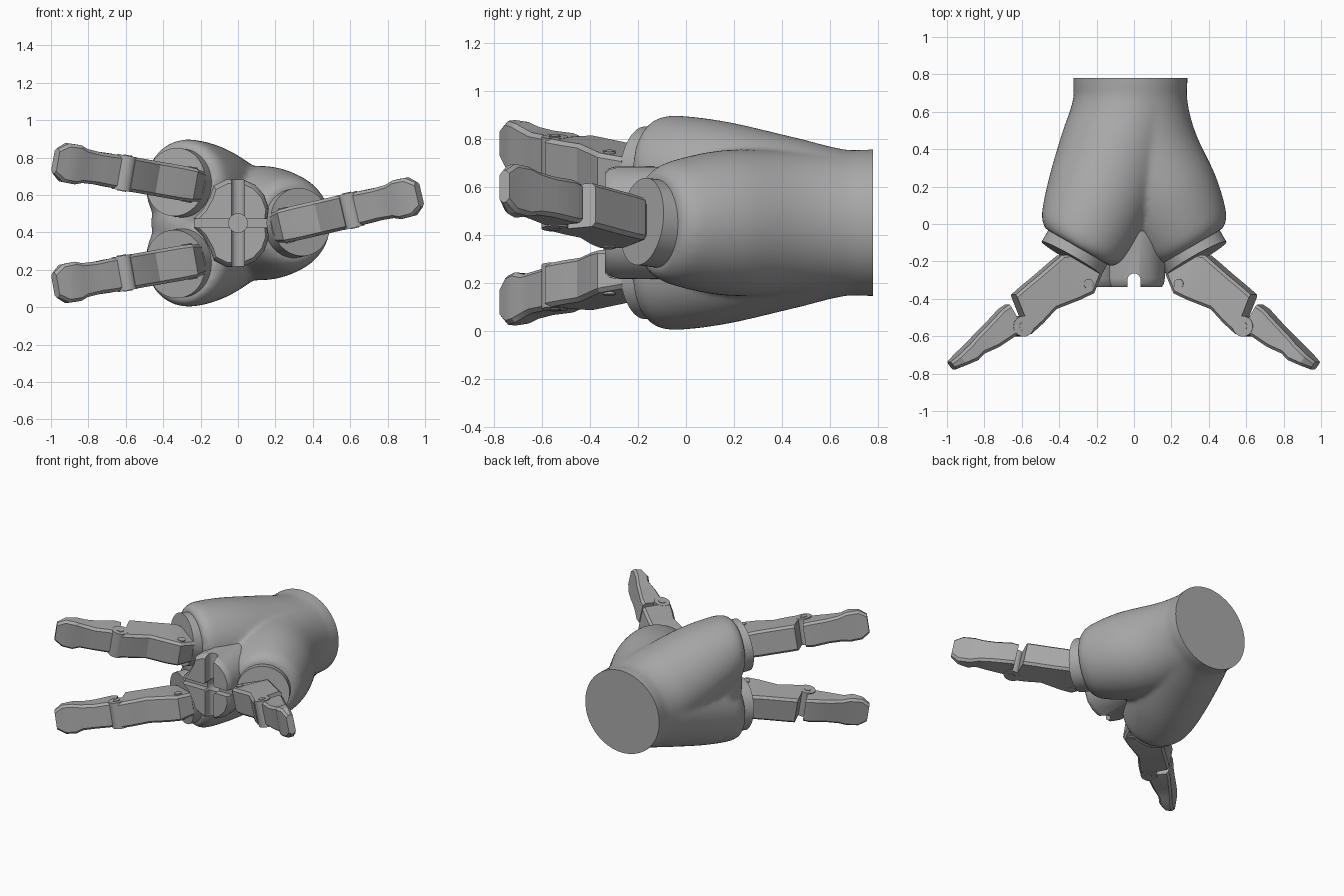
import bpy, bmesh
from math import sin, cos, pi, radians
from mathutils import Vector, Matrix

cube = bpy.data.objects.get("Cube")
if cube:
    bpy.data.objects.remove(cube, do_unlink=True)

grey = bpy.data.materials.new("plain_grey")
grey.use_nodes = True
GREY = (0.4, 0.4, 0.4, 1)
grey.diffuse_color = GREY
grey.node_tree.nodes["Principled BSDF"].inputs["Base Color"].default_value = GREY


def make(name, bm, matrix=Matrix()):
    bm.transform(matrix)
    bmesh.ops.recalc_face_normals(bm, faces=bm.faces)
    mesh = bpy.data.meshes.new(name)
    bm.to_mesh(mesh)
    bm.free()
    mesh.materials.append(grey)
    obj = bpy.data.objects.new(name, mesh)
    bpy.context.collection.objects.link(obj)
    return obj


def activate(obj):
    bpy.ops.object.select_all(action='DESELECT')
    obj.select_set(True)
    bpy.context.view_layer.objects.active = obj


def apply_modifier(obj, kind, **settings):
    mod = obj.modifiers.new(kind, kind)
    for key, value in settings.items():
        setattr(mod, key, value)
    activate(obj)
    bpy.ops.object.modifier_apply(modifier=mod.name)


def smooth(obj, angle=30):
    activate(obj)
    bpy.ops.object.shade_smooth_by_angle(angle=radians(angle))


def loft(bm, rings):
    loops = [[bm.verts.new(p) for p in ring] for ring in rings]
    for a, b in zip(loops, loops[1:]):
        for i in range(len(a)):
            j = (i + 1) % len(a)
            bm.faces.new((a[i], a[j], b[j], b[i]))
    bm.faces.new(loops[0])
    bm.faces.new(loops[-1])


def cylinder(bm, start, end, radius, sides=32):
    start, end = Vector(start), Vector(end)
    axis = end - start
    place = Matrix.Translation((start + end) / 2) @ axis.to_track_quat('Z', 'Y').to_matrix().to_4x4()
    bmesh.ops.create_cone(bm, cap_ends=True, segments=sides, radius1=radius,
                          radius2=radius, depth=axis.length, matrix=place)


def spline(points, steps=6):
    pts = [Vector(p) for p in points]
    out = []
    for i in range(len(pts) - 1):
        a, b = pts[max(i - 1, 0)], pts[i]
        c, d = pts[i + 1], pts[min(i + 2, len(pts) - 1)]
        for k in range(steps):
            t = k / steps
            out.append(0.5 * (2 * b + (c - a) * t + (2 * a - 5 * b + 4 * c - d) * t * t
                              + (3 * b - a - 3 * c + d) * t ** 3))
    return out + [pts[-1]]


# Body: three tubes from one wrist circle to three sockets, fused and softened
# Each section is x, y, z, radius, tilt in degrees
THUMB = [(-0.02, 0.95, 0.45, 0.302, 0), (-0.02, 0.69, 0.45, 0.302, 0),
         (0.03, 0.45, 0.45, 0.302, 7), (0.15, 0.16, 0.45, 0.303, 18),
         (0.268, -0.06, 0.45, 0.255, 28), (0.302, -0.125, 0.45, 0.203, 30)]
UPPER = [(-0.02, 0.95, 0.45, 0.302, 0), (-0.02, 0.69, 0.45, 0.302, 0),
         (-0.085, 0.45, 0.505, 0.302, 7), (-0.18, 0.16, 0.585, 0.288, 18),
         (-0.27, -0.06, 0.645, 0.252, 28), (-0.302, -0.125, 0.665, 0.203, 30)]
LOWER = [(x, y, 0.9 - z, r, t) for x, y, z, r, t in UPPER]
bm = bmesh.new()
for side, path in ((1, THUMB), (-1, UPPER), (-1, LOWER)):
    rings = []
    for x, y, z, r, tilt in spline(path):
        out = Vector((side * cos(radians(tilt)), sin(radians(tilt)), 0))
        rings.append([Vector((x, y, z)) + r * (cos(a) * out + sin(a) * Vector((0, 0, 1)))
                      for a in (2 * pi * i / 64 for i in range(64))])
    loft(bm, rings)
# Web between the two paired lobes
bmesh.ops.create_uvsphere(bm, u_segments=32, v_segments=16, radius=0.2,
                          matrix=Matrix.Translation((-0.265, 0.06, 0.45)))
body = make("gripper_body", bm)
apply_modifier(body, 'REMESH', mode='VOXEL', voxel_size=0.014)
apply_modifier(body, 'SMOOTH', factor=0.5, iterations=14)
bm = bmesh.new()
bm.from_mesh(body.data)
cut = bmesh.ops.bisect_plane(bm, geom=bm.verts[:] + bm.edges[:] + bm.faces[:],
                             plane_co=(0, 0.78, 0), plane_no=(0, 1, 0), clear_outer=True)
rim = [e for e in cut['geom_cut'] if isinstance(e, bmesh.types.BMEdge)]
bmesh.ops.holes_fill(bm, edges=rim, sides=0)
bm.to_mesh(body.data)
bm.free()
body.data.materials.clear()
body.data.materials.append(grey)
smooth(body, 40)

# Palm pad: upper half outline mirrored, with crossed grooves and a centre hole
half = [(0.155, 0.0), (0.165, 0.08), (0.14, 0.15), (0.09, 0.205), (0.03, 0.232),
        (-0.06, 0.235), (-0.13, 0.2), (-0.15, 0.14), (-0.19, 0.07), (-0.235, 0.025)]
outline = half + [(x, -z) for x, z in reversed(half[1:])]
bm = bmesh.new()
loft(bm, [[(x * k, y, 0.45 + z * k) for x, z in outline]
          for y, k in ((-0.02, 1), (-0.29, 1), (-0.32, 0.97), (-0.338, 0.9))])
palm = make("palm_pad", bm)
bm = bmesh.new()
cylinder(bm, (0, -0.3, 0.1), (0, -0.3, 0.8), 0.036, 24)
bmesh.ops.create_cube(bm, size=1, matrix=Matrix.Translation((0, -0.35, 0.45))
                      @ Matrix.Diagonal((0.072, 0.1, 0.72, 1)))
vertical = make("vertical_groove_cutter", bm)
bm = bmesh.new()
bmesh.ops.create_cube(bm, size=1, matrix=Matrix.Translation((0, -0.34, 0.45))
                      @ Matrix.Diagonal((0.7, 0.1, 0.045, 1)))
across = make("cross_groove_cutter", bm)
bm = bmesh.new()
cylinder(bm, (0, -0.4, 0.45), (0, -0.2, 0.45), 0.05)
hole = make("centre_hole_cutter", bm)
apply_modifier(vertical, 'REMESH', mode='VOXEL', voxel_size=0.008)
for cutter in (vertical, across, hole):
    cutter.hide_render = True
    apply_modifier(palm, 'BOOLEAN', operation='DIFFERENCE', solver='EXACT', object=cutter)
    bpy.data.objects.remove(cutter, do_unlink=True)
smooth(palm, 35)


def chamfered_section(station, chamfer=0.016):
    """Cross-section from a back edge point, a pad edge point and a half width."""
    bx, by, px, py, w = station
    back, pad = Vector((bx, by, 0)), Vector((px, py, 0))
    step = (pad - back).normalized() * chamfer
    inner = Vector((0, 0, w - chamfer))
    outer = Vector((0, 0, w))
    return [back + inner, back + step + outer, pad - step + outer, pad + inner,
            pad - inner, pad - step - outer, back + step - outer, back - inner]


# Finger links: back x, back y, pad x, pad y, half width
PROXIMAL = [(0.36, -0.165, 0.18, -0.27, 0.08), (0.40, -0.168, 0.225, -0.37, 0.09),
            (0.45, -0.21, 0.30, -0.405, 0.093), (0.52, -0.27, 0.43, -0.455, 0.093),
            (0.60, -0.335, 0.50, -0.53, 0.093), (0.65, -0.378, 0.565, -0.588, 0.093)]
DISTAL = [(0.683, -0.43, 0.60, -0.575, 0.085), (0.72, -0.455, 0.66, -0.605, 0.09),
          (0.80, -0.54, 0.74, -0.658, 0.087), (0.86, -0.60, 0.82, -0.693, 0.092),
          (0.90, -0.643, 0.855, -0.727, 0.106), (0.96, -0.70, 0.92, -0.755, 0.104),
          (1.0, -0.737, 0.972, -0.777, 0.068)]

for label, side, height, lift in (("thumb", 1, 0.45, 13), ("upper_finger", -1, 0.665, 10),
                                  ("lower_finger", -1, 0.235, -10)):
    hinge = Matrix.Translation((0.31, 0, 0))
    place = (Matrix.Translation((0, 0, height)) @ Matrix.Diagonal((side, 1, 1, 1))
             @ hinge @ Matrix.Rotation(radians(-lift), 4, 'Y') @ hinge.inverted())

    # Socket collar
    bm = bmesh.new()
    cylinder(bm, (0.28, -0.09, 0), (0.335, -0.185, 0), 0.183, 64)
    smooth(make(label + "_collar", bm, place))

    # Inner and outer links
    for part, stations in (("inner_link", PROXIMAL), ("outer_link", DISTAL)):
        bm = bmesh.new()
        loft(bm, [chamfered_section(s) for s in stations])
        smooth(make(label + "_" + part, bm, place), 25)

    # Knuckle barrel and the pins at both joints
    for part, x, y, radius, reach in (("knuckle", 0.61, -0.547, 0.055, 0.094),
                                      ("knuckle_pin", 0.61, -0.547, 0.024, 0.098),
                                      ("base_pin", 0.258, -0.32, 0.026, 0.096)):
        bm = bmesh.new()
        cylinder(bm, (x, y, -reach), (x, y, reach), radius)
        smooth(make(label + "_" + part, bm, place))
